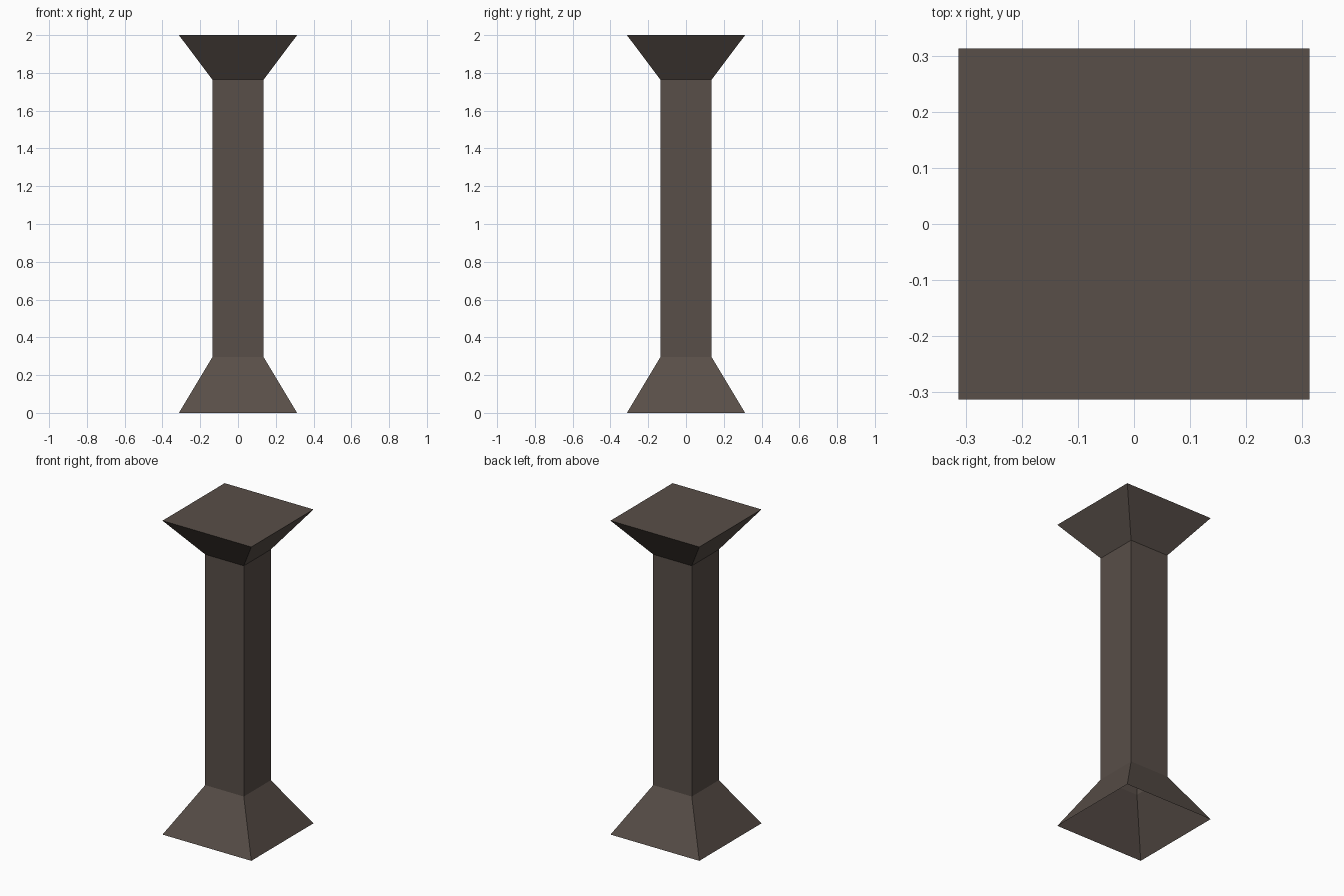
import bpy, bmesh

if "Cube" in bpy.data.objects:
    bpy.data.objects.remove(bpy.data.objects["Cube"])

stone = bpy.data.materials.new("dark_brown_stone")
stone.diffuse_color = (0.098, 0.077, 0.065, 1.0)
stone.use_nodes = True
stone.node_tree.nodes["Principled BSDF"].inputs["Base Color"].default_value = stone.diffuse_color

OUTER, INNER = 0.313, 0.136      # half widths of the flared ends and the shaft
BASE_TOP, CAPITAL_BOTTOM, TOP = 0.295, 1.765, 2.0


def square_tube(name, z0, half0, z1, half1, cap_top=False):
    """Four-sided tapered wall, open below, optionally closed on top."""
    bm = bmesh.new()
    rings = []
    for z, h in ((z0, half0), (z1, half1)):
        rings.append([bm.verts.new((sx * h, sy * h, z))
                      for sx, sy in ((-1, -1), (1, -1), (1, 1), (-1, 1))])
    low, high = rings
    for i in range(4):
        j = (i + 1) % 4
        bm.faces.new((low[i], low[j], high[j], high[i]))
    if cap_top:
        bm.faces.new(high)
    mesh = bpy.data.meshes.new(name)
    bm.to_mesh(mesh)
    bm.free()
    mesh.materials.append(stone)
    obj = bpy.data.objects.new(name, mesh)
    bpy.context.collection.objects.link(obj)
    return obj


# Flared foot, hollow underneath
square_tube("base", 0.0, OUTER, BASE_TOP, INNER)
# Straight square shaft
square_tube("shaft", BASE_TOP, INNER, CAPITAL_BOTTOM, INNER)
# Flared head with a flat closed top
square_tube("capital", CAPITAL_BOTTOM, INNER, TOP, OUTER, cap_top=True)
